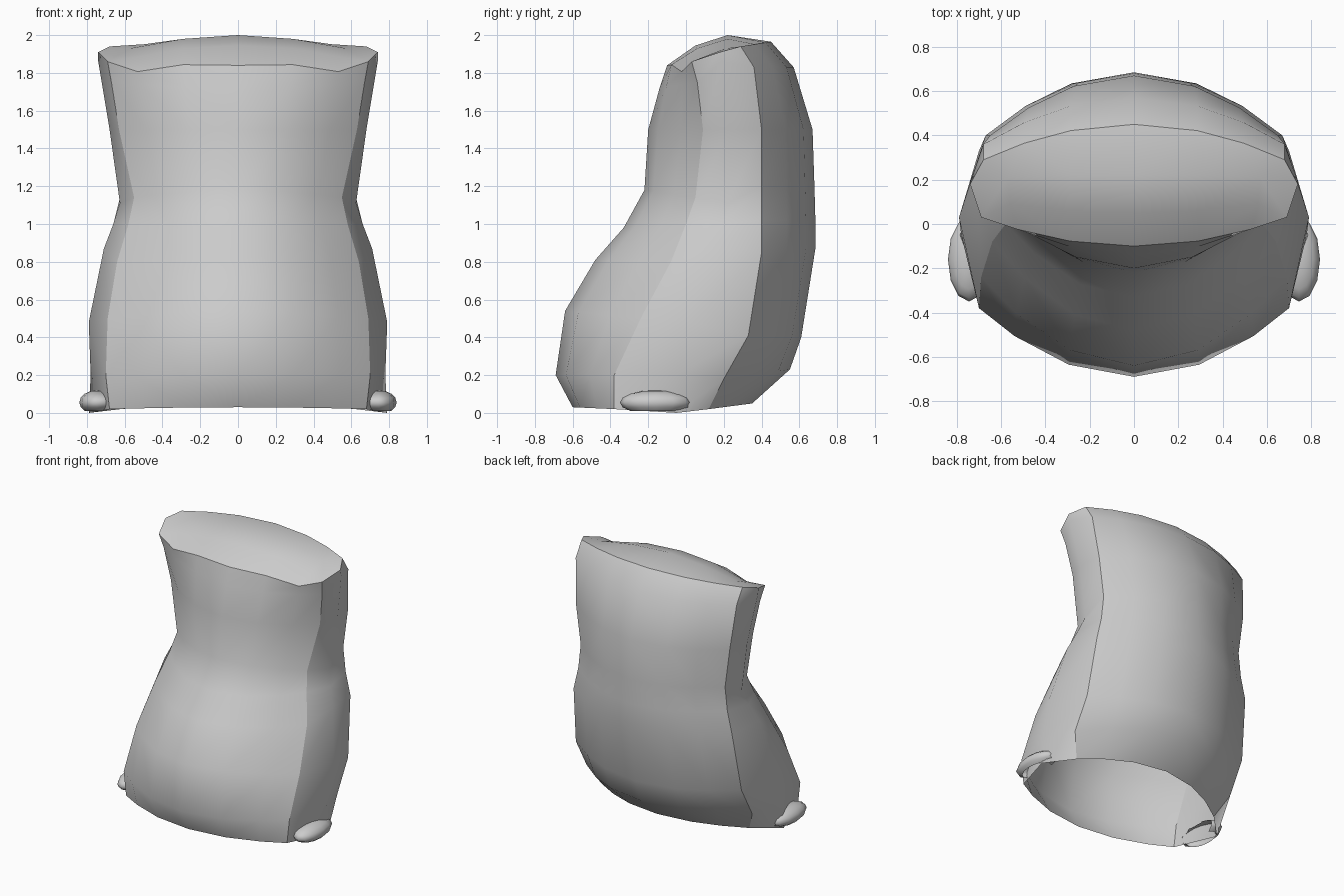
import bpy, bmesh
from mathutils import Vector

if "Cube" in bpy.data.objects:
    bpy.data.objects.remove(bpy.data.objects["Cube"])

# Each ring, bottom to top: front centre (y,z), front corner, side, back corner (x,y,z),
# back centre (y,z)
RINGS = [
    ((-.60, .03), (.68, -.38, .02), (.79, -.05, .00), (.62, .12, .02), (.35, .05)),
    ((-.69, .20), (.70, -.38, .20), (.78, -.05, .20), (.70, .20, .18), (.55, .23)),
    ((-.64, .54), (.69, -.24, .50), (.79, .03, .48), (.70, .33, .41), (.61, .40)),
    ((-.48, .81), (.64, -.08, .80), (.71, .13, .87), (.67, .40, .85), (.685, .87)),
    ((-.33, .98), (.58, .00, 1.0), (.66, .18, 1.0), (.63, .40, 1.02), (.685, 1.02)),
    ((-.22, 1.18), (.55, .05, 1.14), (.625, .22, 1.11), (.61, .40, 1.20), (.68, 1.20)),
    ((-.20, 1.50), (.63, .09, 1.50), (.68, .23, 1.50), (.65, .40, 1.50), (.67, 1.50)),
    ((-.14, 1.72), (.67, .06, 1.75), (.74, .19, 1.86), (.68, .36, 1.83), (.57, 1.83)),
    ((-.10, 1.84), (.69, .03, 1.86), (.74, .18, 1.91), (.68, .29, 1.94), (.45, 1.965)),
]
FRONT_CORNER, BACK_CORNER = 3, 5


def arc(centre, corner, u):
    """Point on the curved front or back panel at fraction u of its half width."""
    y, z = centre
    return Vector((corner[0] * u, y + (corner[1] - y) * u * u, z + (corner[2] - z) * u * u))


def half_ring(ring):
    f, fc, s, bc, b = ring
    return ([arc(f, fc, u) for u in (0, .42, .77)] + [Vector(fc), Vector(s), Vector(bc)]
            + [arc(b, bc, u) for u in (.73, .42, 0)])


def finish(bm, name):
    """Mirror across x, orient and store as a smooth object."""
    bmesh.ops.recalc_face_normals(bm, faces=bm.faces)
    for f in bm.faces:
        f.smooth = True
    me = bpy.data.meshes.new(name)
    bm.to_mesh(me)
    bm.free()
    ob = bpy.data.objects.new(name, me)
    bpy.context.collection.objects.link(ob)
    ob.modifiers.new("mirror", 'MIRROR').merge_threshold = .001
    return ob


# Body shell: lofted half rings, open underneath
bm = bmesh.new()
pts = [half_ring(r) for r in RINGS]
pts[-1][2].z -= .045            # dip in the front of the top rim
rows = [[bm.verts.new(p) for p in row] for row in pts]
for lo, hi in zip(rows, rows[1:]):
    for i in range(8):
        bm.faces.new((lo[i], lo[i + 1], hi[i + 1], hi[i]))

# Domed top
r = rows[-1]
P = [bm.verts.new(p) for p in ((0, .05, 1.945), (.29, .06, 1.93), (.56, .09, 1.88))]
Q = [bm.verts.new(p) for p in ((0, .22, 2.0), (.29, .22, 1.98), (.57, .21, 1.93))]
B = [r[8], r[7], r[6]]
for a, b in ((r[:3], P), (P, Q), (Q, B)):
    for i in range(2):
        bm.faces.new((a[i], a[i + 1], b[i + 1], b[i]))
for f in ((r[2], r[3], P[2]), (r[3], r[4], Q[2], P[2]), (r[4], r[5], Q[2]), (r[5], r[6], Q[2])):
    bm.faces.new(f)

# Crease the side panels and the rim
creases = [(lo[c], hi[c]) for lo, hi in zip(rows, rows[1:]) for c in (FRONT_CORNER, BACK_CORNER)]
creases += list(zip(r, r[1:]))
for pair in creases:
    bm.edges.get(pair).smooth = False
# Both end points of the half rings lie on the mirror plane
finish(bm, "body_shell")

# Small rounded lobes at the lower sides
bm = bmesh.new()
bmesh.ops.create_uvsphere(bm, u_segments=12, v_segments=8, radius=1)
for v in bm.verts:
    x, y, z = v.co
    v.co = (.745 + .095 * x, -.16 + .19 * y, max(.01, .055 + .065 * z))
# keep only the outer upper part so the underside stays open
drop = [f for f in bm.faces if f.calc_center_median().z < .012 or f.calc_center_median().x < .70]
bmesh.ops.delete(bm, geom=drop, context='FACES')
finish(bm, "side_lobe")
